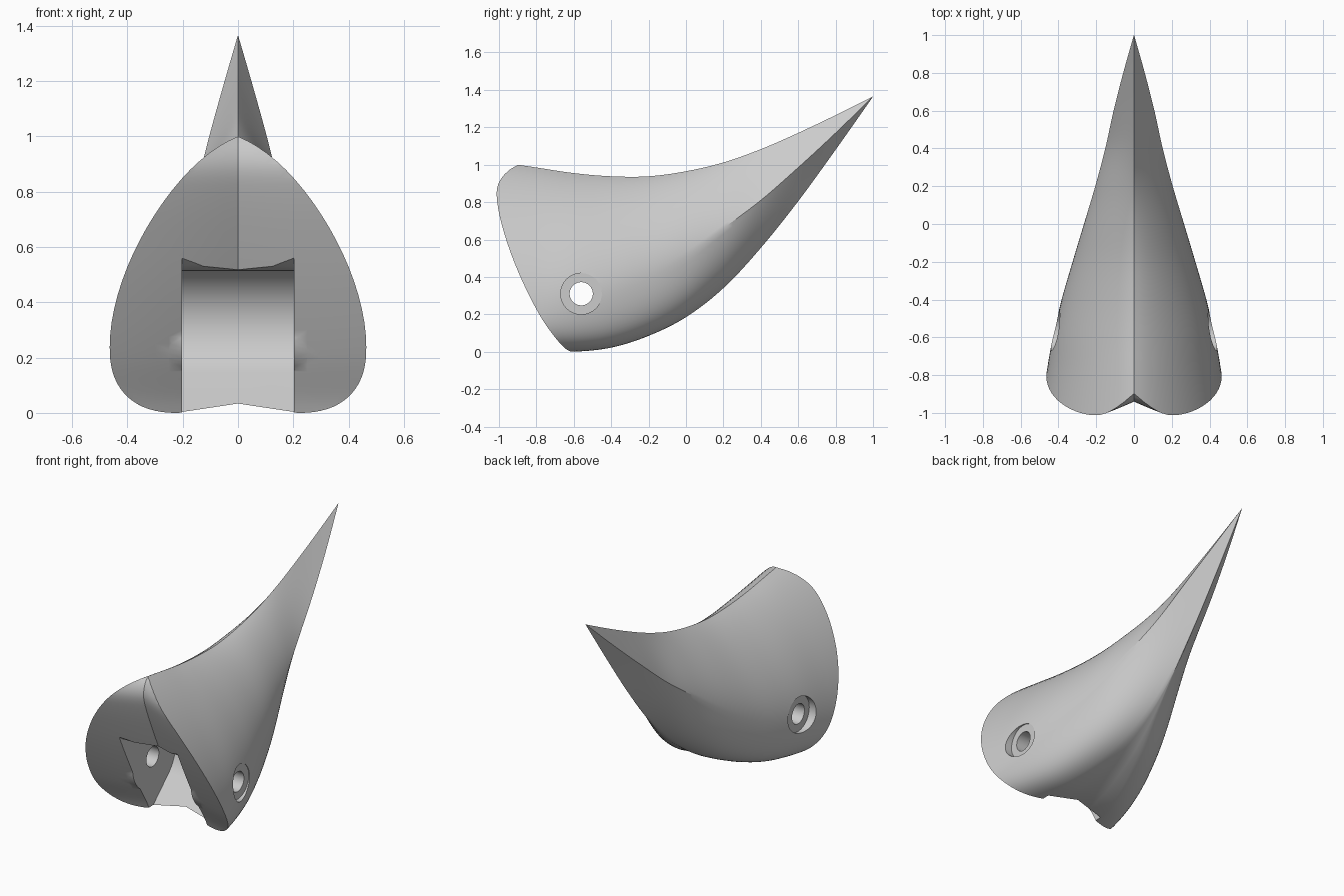
import bpy, bmesh, math
from mathutils import Matrix, Vector

if "Cube" in bpy.data.objects:
    bpy.data.objects.remove(bpy.data.objects["Cube"])

grey = bpy.data.materials.new("light_grey")
grey.use_nodes = True
grey.diffuse_color = (0.6, 0.6, 0.6, 1)
grey.node_tree.nodes["Principled BSDF"].inputs["Base Color"].default_value = (0.6, 0.6, 0.6, 1)


def add_object(name, bm):
    bmesh.ops.remove_doubles(bm, verts=bm.verts, dist=0.0002)
    bmesh.ops.recalc_face_normals(bm, faces=bm.faces)
    mesh = bpy.data.meshes.new(name)
    bm.to_mesh(mesh)
    bm.free()
    mesh.materials.append(grey)
    obj = bpy.data.objects.new(name, mesh)
    bpy.context.collection.objects.link(obj)
    return obj


def sample(keys, t):
    """Smooth interpolation through rows of (t, values...)."""
    t = min(max(t, keys[0][0]), keys[-1][0])
    i = 0
    while i < len(keys) - 2 and t > keys[i + 1][0]:
        i += 1
    a, b = keys[i], keys[i + 1]
    before, after = keys[max(i - 1, 0)], keys[min(i + 2, len(keys) - 1)]
    step = b[0] - a[0]
    u = (t - a[0]) / step
    result = []
    for c in range(1, len(a)):
        m0 = (b[c] - before[c]) / (b[0] - before[0]) * step
        m1 = (after[c] - a[c]) / (after[0] - a[0]) * step
        result.append((2*u**3 - 3*u*u + 1) * a[c] + (u**3 - 2*u*u + u) * m0
                      + (3*u*u - 2*u**3) * b[c] + (u**3 - u*u) * m1)
    return result


def bezier(points, count):
    a, b, c, d = (Vector(p) for p in points)
    for i in range(count):
        t = i / count
        yield a*(1-t)**3 + b*3*t*(1-t)**2 + c*3*t*t*(1-t) + d*t**3


def loft(rings, name):
    bm = bmesh.new()
    rows = [[bm.verts.new(p) for p in ring] for ring in rings]
    n = len(rows[0])
    for r0, r1 in zip(rows, rows[1:]):
        for j in range(n):
            bm.faces.new((r0[j], r0[(j+1) % n], r1[(j+1) % n], r1[j]))
    bm.faces.new(rows[0])
    bm.faces.new(rows[-1])
    return add_object(name, bm)


# Horn: y, ridge height, half width, widest height, bottom, flat share, notch, roundness
STATIONS = [
    (-1.1, 1.03, .51, .15, 0, .5, .03, 1),
    (-.8, .985, .465, .19, 0, .5, .03, 1),
    (-.6, .955, .43, .25, 0, .5, .03, 1),
    (-.4, .938, .383, .31, .022, .45, .025, 1),
    (-.2, .938, .325, .39, .085, .35, .015, 1),
    (0, .965, .265, .51, .185, .22, .005, .9),
    (.2, 1.012, .205, .66, .34, .1, 0, .6),
    (.4, 1.083, .152, .81, .555, 0, 0, .2),
    (.6, 1.17, .108, .985, .805, 0, 0, 0),
    (.8, 1.265, .057, 1.17, 1.08, 0, 0, 0),
    (1, 1.365, .0005, 1.365, 1.364, 0, 0, 0)]


def section(y):
    top, w, mid, low, flat, notch, rnd = sample(STATIONS, y)

    def mix(straight, curved):
        return straight + (curved - straight) * rnd
    drop, under = top - mid, mid - low
    upper = [(0, top), (w * mix(.33, .45), top - drop * mix(.33, .14)),
             (w * mix(.67, 1), top - drop * mix(.67, .6)), (w, mid)]
    foot = flat * w
    lower = [(w, mid), (w + (foot - w) * mix(.33, 0), mid - under * mix(.33, .65)),
             (w + (foot - w) * mix(.67, .25), low + under * mix(.33, 0)), (foot, low)]
    half = list(bezier(upper, 20)) + list(bezier(lower, 16))
    half += [Vector((foot, low)), Vector((foot / 2, low + notch / 2))]
    ring = [(p.x, y, p.y) for p in half] + [(0, y, low + notch)]
    return ring + [(-x, yy, z) for x, yy, z in reversed(ring[1:-1])]


horn = loft([section(-1.1 + 2.1 * i / 70) for i in range(71)], "horn_shell")


def combine(tool, operation):
    mod = horn.modifiers.new("cut", 'BOOLEAN')
    mod.object, mod.operation, mod.solver = tool, operation, 'EXACT'
    bpy.context.view_layer.objects.active = horn
    bpy.ops.object.modifier_apply(modifier=mod.name)
    bpy.data.objects.remove(tool)


def rod(name, radius, x0, x1):
    """Cylinder along x on the pin axis."""
    bm = bmesh.new()
    place = Matrix.Translation(((x0 + x1) / 2, PIN_Y, PIN_Z)) @ Matrix.Rotation(math.pi / 2, 4, 'Y')
    bmesh.ops.create_cone(bm, cap_ends=True, segments=64, radius1=radius, radius2=radius,
                          depth=abs(x1 - x0), matrix=place)
    return add_object(name, bm)


PIN_Y, PIN_Z = -.56, .31

# Hollow V-shaped front face
FACE = [(-.2, -.42), (0, -.515), (.05, -.54), (.2, -.63), (.4, -.735), (.6, -.83),
        (.8, -.915), (.89, -.94), (.96, -.927), (1.005, -.893), (1.1, -.8)]
columns = [.7 * i / 14 for i in range(-14, 15)]
rings = []
for i in range(53):
    z = -.2 + 1.3 * i / 52
    base = sample(FACE, z)[0]
    rings.append([(x, base - .45 * abs(x) + .25 * x * x, z) for x in columns]
                 + [(.7, -1.6, z), (-.7, -1.6, z)])
combine(loft(rings, "front_cutter"), 'DIFFERENCE')

# Round bosses beside the slot
for side in (-1, 1):
    combine(rod("boss", .2, side * .19, side * .33), 'UNION')

# Central slot with rounded back
profile = [(-1.3, .66), (-.94, .61), (-.9, .565), (-.85, .53), (-.78, .515)]
for i in range(34):
    a = math.radians(118 - 163 * i / 33)
    profile.append((PIN_Y + .23 * math.cos(a), PIN_Z + .23 * math.sin(a)))
profile += [(-.6, -.04), (-1.3, -.04)]
combine(loft([[(x, y, z) for y, z in profile] for x in (-.203, .203)], "slot_cutter"), 'DIFFERENCE')

# Counterbores and pin hole
for side in (-1, 1):
    combine(rod("counterbore_cutter", .11, side * .39, side * .7), 'DIFFERENCE')
combine(rod("pin_hole_cutter", .062, -.8, .8), 'DIFFERENCE')

bpy.ops.object.select_all(action='DESELECT')
horn.select_set(True)
bpy.context.view_layer.objects.active = horn
bpy.ops.object.shade_smooth_by_angle(angle=math.radians(30))
